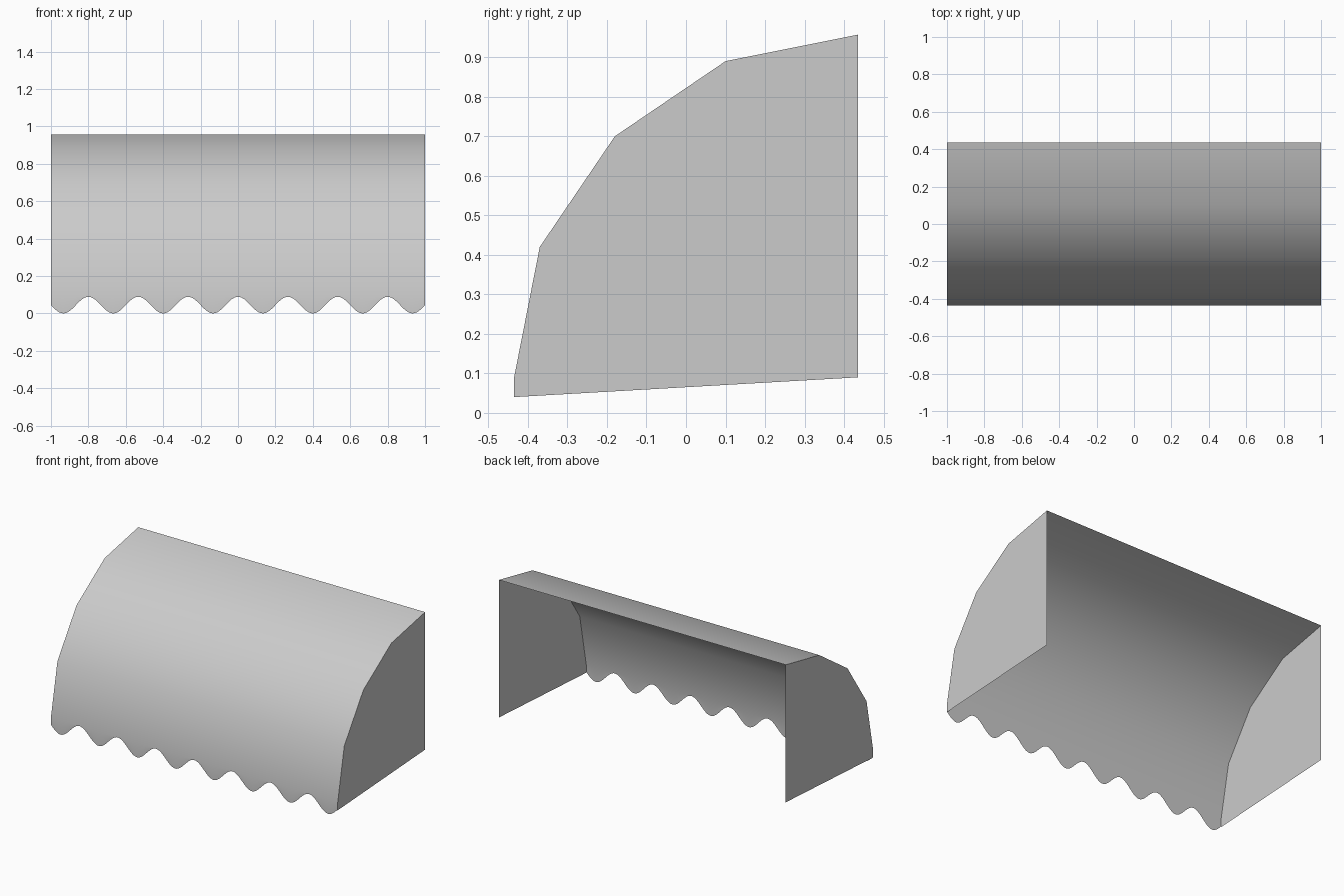
import bpy, bmesh, math

if "Cube" in bpy.data.objects:
    bpy.data.objects.remove(bpy.data.objects["Cube"])

# Awning cross-section (y, z) from wall edge down to the valance
PROFILE = [(0.435, 0.957), (0.10, 0.89), (-0.18, 0.70), (-0.37, 0.42), (-0.435, 0.09)]
HEM = 0.045          # mean height and amplitude of the scalloped hem
PERIOD = 2 / 7.5     # scallop spacing
COLS = 180


def make_object(name, bm):
    mesh = bpy.data.meshes.new(name)
    bm.to_mesh(mesh)
    bm.free()
    obj = bpy.data.objects.new(name, mesh)
    bpy.context.collection.objects.link(obj)
    return obj


# Curved canopy sheet ending in a scalloped valance
bm = bmesh.new()
columns = []
for i in range(COLS + 1):
    x = -1 + 2 * i / COLS
    hem_z = HEM + (HEM - 0.0005) * math.cos(2 * math.pi * x / PERIOD)
    hem_z = max(0.0, hem_z - 0.0005)
    pts = PROFILE + [(PROFILE[-1][0], hem_z)]
    columns.append([bm.verts.new((x, y, z)) for y, z in pts])
for a, b in zip(columns, columns[1:]):
    for j in range(len(a) - 1):
        bm.faces.new((a[j], a[j + 1], b[j + 1], b[j]))
canopy = make_object("canopy", bm)
bpy.context.view_layer.objects.active = canopy
canopy.select_set(True)
bpy.ops.object.shade_smooth_by_angle(angle=math.radians(40))
canopy.select_set(False)

# Flat side panels closing both ends
for side, name in ((-1, "left_panel"), (1, "right_panel")):
    bm = bmesh.new()
    outline = PROFILE + [(-0.435, 0.04), (0.435, 0.09)]
    verts = [bm.verts.new((side, y, z)) for y, z in outline]
    face = bm.faces.new(verts)
    face.normal_update()
    if face.normal.x * side < 0:
        face.normal_flip()
    make_object(name, bm)
